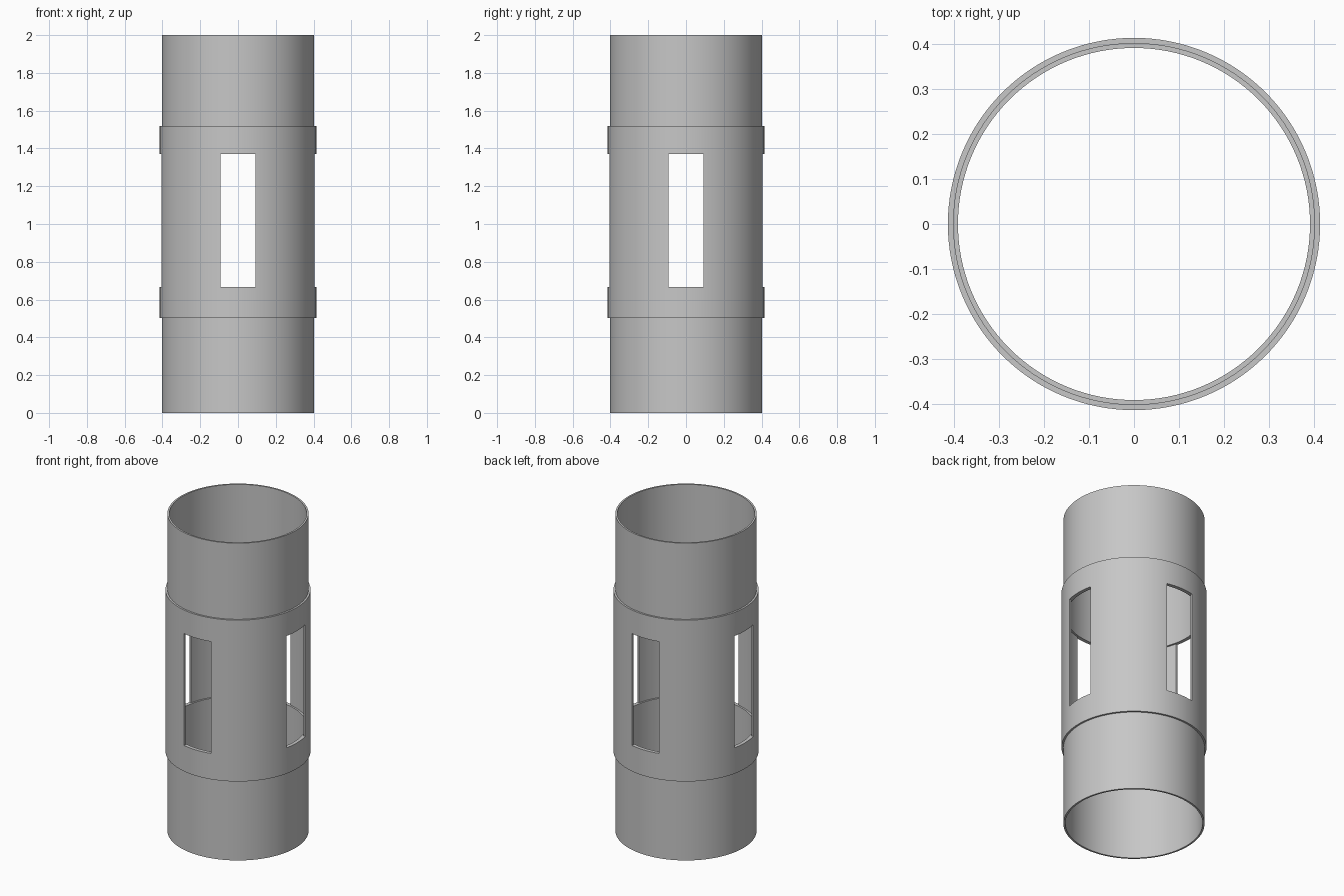
import bpy
import bmesh
from math import radians

cube = bpy.data.objects.get("Cube")
if cube:
    bpy.data.objects.remove(cube, do_unlink=True)

HEIGHT = 2.0
R_INNER, R_TUBE, R_SLEEVE = 0.392, 0.403, 0.4145
SLEEVE_Z = (0.503, 1.52)
WINDOW_Z = (0.666, 1.371)
WINDOW_WIDTH = 0.186

grey = bpy.data.materials.new("light_grey")
grey.use_nodes = True
colour = (0.57, 0.57, 0.57, 1)
grey.diffuse_color = colour
grey.node_tree.nodes["Principled BSDF"].inputs["Base Color"].default_value = colour


def add_object(name, bm):
    bmesh.ops.recalc_face_normals(bm, faces=bm.faces)
    mesh = bpy.data.meshes.new(name)
    bm.to_mesh(mesh)
    bm.free()
    mesh.materials.append(grey)
    obj = bpy.data.objects.new(name, mesh)
    bpy.context.collection.objects.link(obj)
    return obj


def activate(obj):
    bpy.ops.object.select_all(action="DESELECT")
    obj.select_set(True)
    bpy.context.view_layer.objects.active = obj


def smooth(obj):
    activate(obj)
    bpy.ops.object.shade_smooth_by_angle(angle=radians(30))


def ring(name, r_in, r_out, z0, z1, segments=128):
    """Spin a rectangular wall section round the z axis."""
    bm = bmesh.new()
    corners = [(r_in, z0), (r_out, z0), (r_out, z1), (r_in, z1)]
    verts = [bm.verts.new((r, 0, z)) for r, z in corners]
    edges = [bm.edges.new((verts[i - 1], verts[i])) for i in range(len(verts))]
    bmesh.ops.spin(bm, geom=verts + edges, cent=(0, 0, 0), axis=(0, 0, 1),
                   angle=radians(360), steps=segments)
    bmesh.ops.remove_doubles(bm, verts=bm.verts, dist=1e-4)
    return add_object(name, bm)


def cut_box(obj, size, z):
    """Cut a box centred on the axis out of the object."""
    bm = bmesh.new()
    bmesh.ops.create_cube(bm, size=1)
    bmesh.ops.scale(bm, vec=size, verts=bm.verts)
    bmesh.ops.translate(bm, vec=(0, 0, z), verts=bm.verts)
    cutter = add_object("window_cutter", bm)
    cutter.hide_render = True
    mod = obj.modifiers.new("windows", "BOOLEAN")
    mod.operation = "DIFFERENCE"
    mod.solver = "EXACT"
    mod.object = cutter
    activate(obj)
    bpy.ops.object.modifier_apply(modifier=mod.name)
    bpy.data.objects.remove(cutter, do_unlink=True)


# Lower and upper tubes, ending flush with the window sills and heads
smooth(ring("lower_tube", R_INNER, R_TUBE, 0, WINDOW_Z[0]))
smooth(ring("upper_tube", R_INNER, R_TUBE, WINDOW_Z[1], HEIGHT))

# Sleeve joining the tubes, with four windows
sleeve = ring("window_sleeve", R_TUBE, R_SLEEVE, *SLEEVE_Z)
window_height = WINDOW_Z[1] - WINDOW_Z[0]
window_middle = sum(WINDOW_Z) / 2
for size in ((WINDOW_WIDTH, 1, window_height), (1, WINDOW_WIDTH, window_height)):
    cut_box(sleeve, size, window_middle)
smooth(sleeve)
